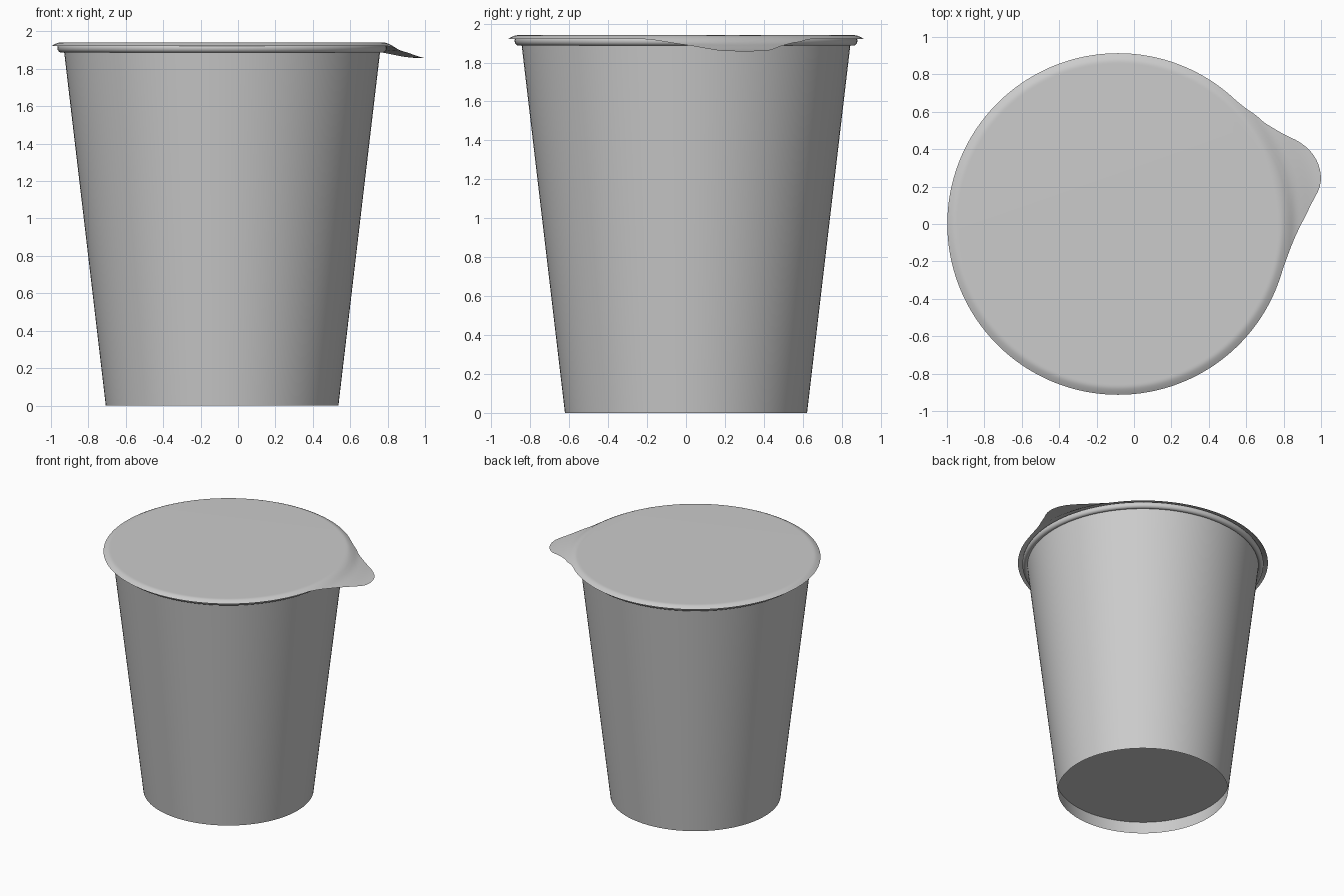
import bpy, bmesh, math

default = bpy.data.objects.get("Cube")
if default:
    bpy.data.objects.remove(default, do_unlink=True)

CENTRE_X = -0.085
SEGMENTS = 128


def make_material(name, colour):
    mat = bpy.data.materials.new(name)
    mat.use_nodes = True
    mat.diffuse_color = colour
    mat.node_tree.nodes["Principled BSDF"].inputs["Base Color"].default_value = colour
    return mat


grey = make_material("light grey", (0.6, 0.6, 0.6, 1))


def interpolate(table, x):
    """Smooth curve through (x, value) points, clamped at both ends."""
    if x <= table[0][0]:
        return table[0][1]
    if x >= table[-1][0]:
        return table[-1][1]
    i = next(k for k in range(len(table) - 1) if x <= table[k + 1][0])

    def slope(k):
        if k == 0 or k == len(table) - 1:
            return 0
        a, b = table[k - 1], table[k + 1]
        return (b[1] - a[1]) / (b[0] - a[0])

    (x0, y0), (x1, y1) = table[i], table[i + 1]
    w, t = x1 - x0, (x - x0) / (x1 - x0)
    return ((1 + 2 * t) * (1 - t) ** 2 * y0 + t * (1 - t) ** 2 * w * slope(i)
            + t * t * (3 - 2 * t) * y1 + t * t * (t - 1) * w * slope(i + 1))


def ring_surface(name, rings, segments=SEGMENTS, cap=None, closed=False):
    """Bridge rings; each ring is a function of angle giving (radius, height)."""
    bm = bmesh.new()
    loops = []
    for ring in rings:
        loop = []
        for s in range(segments):
            a = math.tau * s / segments
            r, z = ring(a)
            loop.append(bm.verts.new((r * math.cos(a), r * math.sin(a), z)))
        loops.append(loop)
    pairs = list(zip(loops, loops[1:]))
    if closed:
        pairs.append((loops[-1], loops[0]))
    for low, high in pairs:
        for s in range(segments):
            n = (s + 1) % segments
            bm.faces.new((low[s], low[n], high[n], high[s]))
    if cap == "start":
        bm.faces.new(loops[0])
    elif cap == "end":
        bm.faces.new(loops[-1])
    mesh = bpy.data.meshes.new(name)
    bm.to_mesh(mesh)
    bm.free()
    mesh.materials.append(grey)
    obj = bpy.data.objects.new(name, mesh)
    bpy.context.collection.objects.link(obj)
    obj.location.x = CENTRE_X
    bpy.ops.object.select_all(action="DESELECT")
    obj.select_set(True)
    bpy.context.view_layer.objects.active = obj
    bpy.ops.object.shade_smooth_by_angle(angle=math.radians(40))
    return obj


def fixed(r, z):
    return lambda a: (r, z)


# Tapered wall
BASE_R, TOP_R, WALL_H = 0.622, 0.848, 1.92


def wall_radius(z):
    return BASE_R + (TOP_R - BASE_R) * z / WALL_H


ring_surface("cup_wall", [fixed(wall_radius(z), z) for z in (0, 0.1, WALL_H)])

# Floor set up inside the wall
floor = ring_surface("cup_floor", [fixed(0.3, 0.1), fixed(wall_radius(0.1), 0.1)], cap="start")
floor.data.flip_normals()

# Rolled rim
STEPS = 16
ring_surface("rolled_rim", [
    fixed(0.859 + 0.022 * math.cos(math.tau * k / STEPS),
          1.912 + 0.025 * math.sin(math.tau * k / STEPS)) for k in range(STEPS)], closed=True)

# Foil lid: outline radius by angle in degrees, and the droop by radius
LID_R = 0.913
outline = [(-18, LID_R), (-14, 0.915), (-7.4, 0.933), (-1.8, 0.965), (3.9, 1.017),
           (7.1, 1.053), (10, 1.092), (13, 1.113), (16.7, 1.117), (20.2, 1.103),
           (24, 1.068), (28.5, 1.007), (34.5, 0.953), (38.5, 0.938), (42, 0.922), (47, LID_R)]
droop = [(0.855, 1.941), (0.88, 1.938), (LID_R, 1.922), (0.94, 1.905), (0.97, 1.893), (1.117, 1.858)]


def lid_ring(t):
    def ring(a):
        deg = math.degrees(a)
        edge = interpolate(outline, deg - 360 if deg > 180 else deg)
        r = 0.855 + (edge - 0.855) * t
        return r, interpolate(droop, r)
    return ring


RINGS = 10
lid = ring_surface("foil_lid", [lid_ring(1 - k / RINGS) for k in range(RINGS + 1)],
                   segments=240, cap="end")
